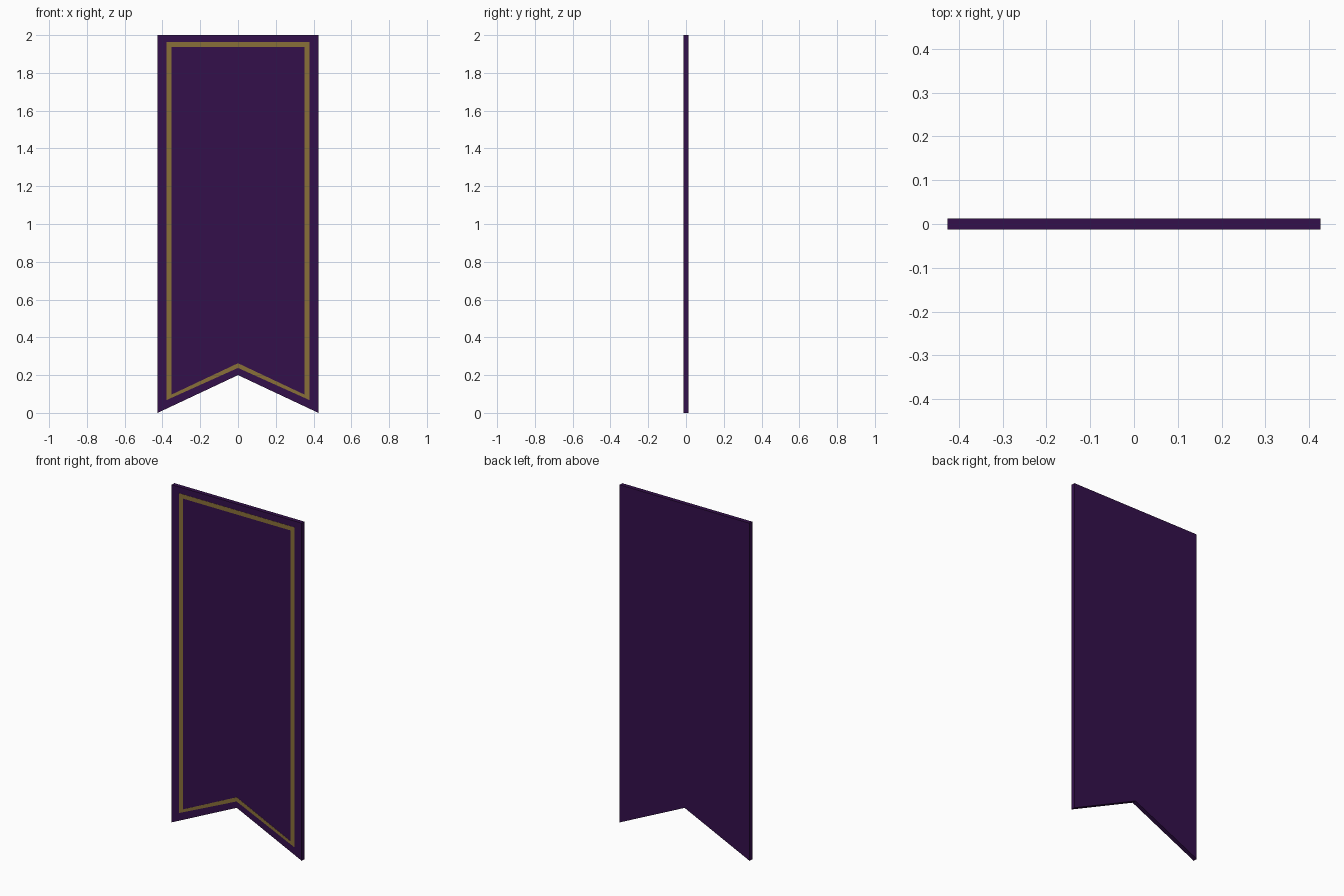
import bpy, bmesh

if "Cube" in bpy.data.objects:
    bpy.data.objects.remove(bpy.data.objects["Cube"])


def material(name, rgb):
    m = bpy.data.materials.new(name)
    m.diffuse_color = (*rgb, 1.0)
    m.use_nodes = True
    m.node_tree.nodes["Principled BSDF"].inputs["Base Color"].default_value = m.diffuse_color
    return m


def finish(bm, name, mat):
    bmesh.ops.recalc_face_normals(bm, faces=bm.faces)
    mesh = bpy.data.meshes.new(name)
    bm.to_mesh(mesh)
    bm.free()
    mesh.materials.append(mat)
    obj = bpy.data.objects.new(name, mesh)
    bpy.context.collection.objects.link(obj)
    return obj


def pennant(half_width, top, corner, notch):
    """Swallow-tailed outline in the XZ plane."""
    return [(-half_width, corner), (0, notch), (half_width, corner),
            (half_width, top), (0, top), (-half_width, top)]


def extrude(bm, faces, depth):
    ext = bmesh.ops.extrude_face_region(bm, geom=faces)
    verts = [g for g in ext["geom"] if isinstance(g, bmesh.types.BMVert)]
    bmesh.ops.translate(bm, verts=verts, vec=(0, depth, 0))


purple = material("purple_cloth", (0.034, 0.005, 0.07))
gold = material("gold_trim", (0.25, 0.16, 0.04))

# Cloth panel: two quads either side of the notch, given thickness
BACK, FRONT, TRIM = 0.013, -0.012, -0.013
bm = bmesh.new()
v = [bm.verts.new((x, FRONT, z)) for x, z in pennant(0.426, 2.0, 0.0, 0.2)]
panel = [bm.faces.new((v[0], v[1], v[4], v[5])),
         bm.faces.new((v[1], v[2], v[3], v[4]))]
extrude(bm, panel, BACK - FRONT)
finish(bm, "banner_cloth", purple)

# Border stripe: ring between two inset outlines, just proud of the front
bm = bmesh.new()
outer = [bm.verts.new((x, TRIM, z)) for x, z in pennant(0.378, 1.963, 0.068, 0.238)]
inner = [bm.verts.new((x, TRIM, z)) for x, z in pennant(0.352, 1.938, 0.097, 0.263)]
ring = [bm.faces.new((outer[i], outer[(i + 1) % 6], inner[(i + 1) % 6], inner[i]))
        for i in range(6)]
extrude(bm, ring, FRONT - TRIM)
finish(bm, "border_stripe", gold)
